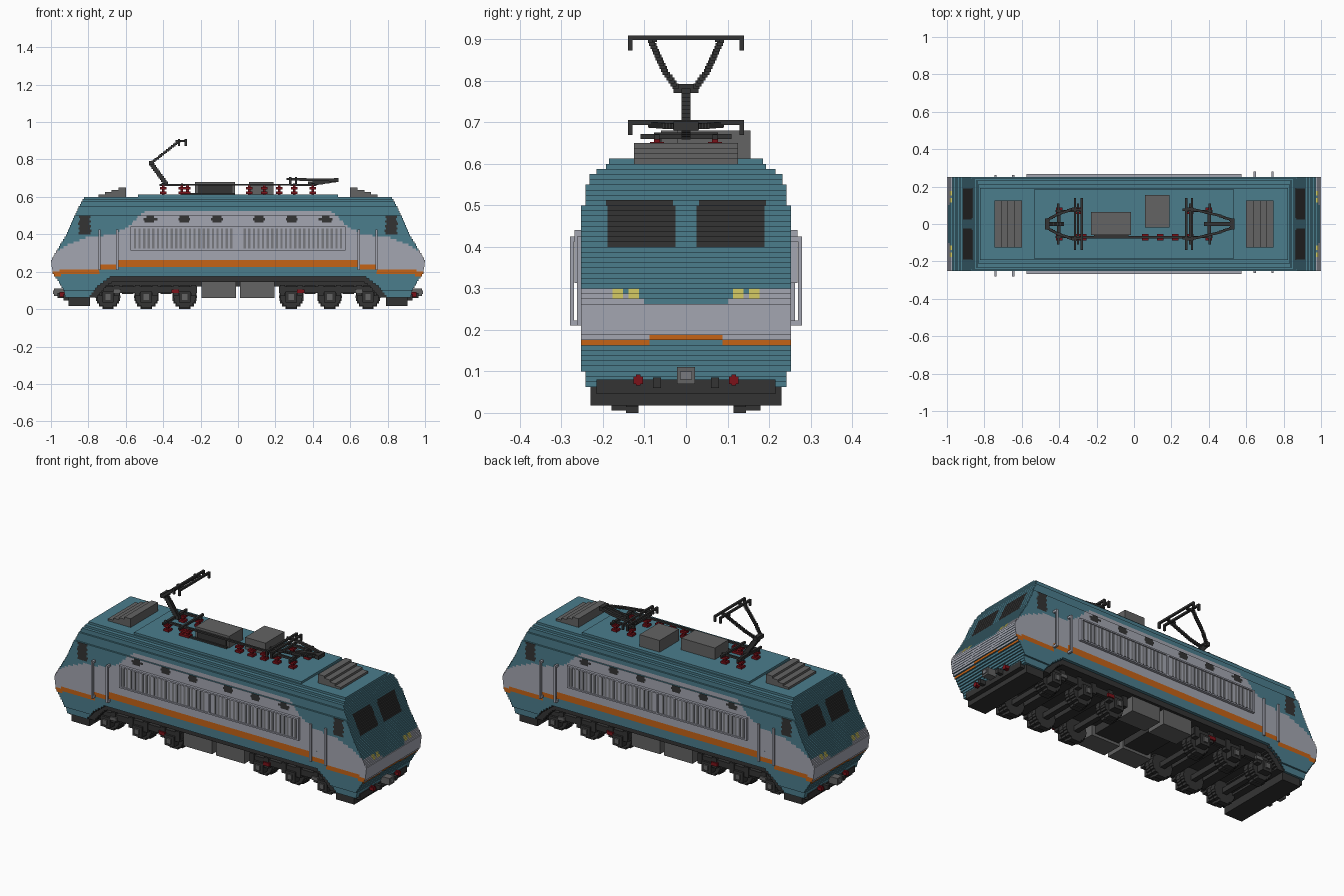
import bpy, bmesh, math

if "Cube" in bpy.data.objects:
    bpy.data.objects.remove(bpy.data.objects["Cube"])

COLOURS = {
    "teal": (0.070, 0.205, 0.265), "light_grey": (0.37, 0.38, 0.44), "orange": (0.56, 0.125, 0.008),
    "charcoal": (0.034, 0.034, 0.034), "mid_grey": (0.125, 0.125, 0.125), "red": (0.20, 0.006, 0.010),
    "yellow": (0.66, 0.60, 0.13), "vent_grey": (0.19, 0.195, 0.21)}
NAMES = list(COLOURS)
TEAL, LIGHT, ORANGE, DARK, MID, RED, YELLOW, VENT = range(8)
MATS = []
for n, c in COLOURS.items():
    m = bpy.data.materials.new(n)
    m.use_nodes = True
    m.diffuse_color = (*c, 1)
    m.node_tree.nodes["Principled BSDF"].inputs["Base Color"].default_value = (*c, 1)
    MATS.append(m)
V = 0.0125  # block size


def quad(bm, pts, mat):
    bm.faces.new([bm.verts.new(p) for p in pts]).material_index = mat


def box(bm, x0, x1, y0, y1, z0, z1, mat):
    v = [bm.verts.new((x, y, z)) for x in sorted((x0, x1)) for y in sorted((y0, y1)) for z in (z0, z1)]
    for f in ((0, 1, 3, 2), (4, 6, 7, 5), (0, 4, 5, 1), (2, 3, 7, 6), (0, 2, 6, 4), (1, 5, 7, 3)):
        bm.faces.new([v[i] for i in f]).material_index = mat


def part(name, fill):
    bm = bmesh.new()
    fill(bm)
    bmesh.ops.recalc_face_normals(bm, faces=bm.faces)
    me = bpy.data.meshes.new(name)
    bm.to_mesh(me)
    bm.free()
    for m in MATS:
        me.materials.append(m)
    ob = bpy.data.objects.new(name, me)
    bpy.context.collection.objects.link(ob)
    return ob


def lerp(table, t):
    for (a, va), (b, vb) in zip(table, table[1:]):
        if t <= b:
            return va + (vb - va) * max(0, (t - a) / (b - a))
    return table[-1][1]


def runs(a, b, colour):
    """Split a..b into block-wide cells and merge neighbours of one colour."""
    n = max(1, round((b - a) / V))
    cols = [colour(a + (i + 0.5) * (b - a) / n) for i in range(n)]
    start = 0
    for i in range(1, n + 1):
        if i == n or cols[i] != cols[start]:
            yield a + start * (b - a) / n, a + i * (b - a) / n, cols[start]
            start = i


# Body: stacked layers that follow the end and side profiles
LENGTH = [(0.055, .92), (0.105, .935), (0.155, .965), (0.19, .99), (0.26, 1.0),
          (0.395, .92), (0.54, .855), (0.6, .82)]
SWEEP = [(0.5, .525), (0.58, .45), (0.66, .40), (0.8, .385), (0.9, .35), (1.0, .29)]
WIDTH = [(.105, .2425), (.505, .2525), (.55, .2425), (.58, .2325), (.59, .215), (1, .1925)]


def side_colour(x, z):
    x = abs(x)
    if .79 < x < .85 and .40 < z < .50:
        return DARK
    for c in (.11, .29, .47):
        if abs(z - .48125) < .02 and abs(x - c) < (.034 if abs(z - .48125) < .005 else .024):
            return DARK
    low = .225 if x < .645 else .2125 if x < .74 else .1875 if x < .95 else .175
    if low < z < low + (.0375 if x < .645 else .025):
        return ORANGE
    if z < low or z > lerp(SWEEP, x):
        return TEAL
    return LIGHT


def end_colour(y, z):
    y = abs(y)
    if .03 < y < .19 and .40 < z < .5125:
        return DARK
    if .272 < z < .297 and (.115 < y < .143 or .152 < y < .18):
        return YELLOW
    if .1625 < z < .175:
        return ORANGE if y > .085 else TEAL
    if .175 < z < .1875:
        return ORANGE if y < .09 else LIGHT
    return LIGHT if .18 < z < lerp([(.09, .262), (.14, .285), (.18, .30)], y) else TEAL


def slab(bm, x0, x1, hy, z0, z1):
    zc = (z0 + z1) / 2
    for s in (-1, 1):
        for a, b, c in runs(x0, x1, lambda x: side_colour(x, zc)):
            quad(bm, [(a, s*hy, z0), (b, s*hy, z0), (b, s*hy, z1), (a, s*hy, z1)][::-s], c)
    ends = [(x0, -1), (x1, 1)]
    for x, s in ends:
        inner = x - s * .04
        for a, b, c in runs(-hy, hy, lambda y: end_colour(y, zc)):
            c = DARK if abs(x) < .8 else c
            quad(bm, [(x, a, z0), (x, b, z0), (x, b, z1), (x, a, z1)][::s], c)
            quad(bm, [(inner, a, z1), (x, a, z1), (x, b, z1), (inner, b, z1)][::s], c)
    quad(bm, [(x0 + .04, -hy, z1), (x1 - .04, -hy, z1), (x1 - .04, hy, z1), (x0 + .04, hy, z1)], TEAL)
    quad(bm, [(x0, hy, z0), (x1, hy, z0), (x1, -hy, z0), (x0, -hy, z0)], TEAL)


def body(bm):
    for i in range(5, 48):
        z0, z1 = i * V, (i + 1) * V
        zc = (z0 + z1) / 2
        hx = lerp(LENGTH, zc)
        hy = next(w for top, w in WIDTH if zc < top)
        if zc > .18:
            slab(bm, -hx, hx, hy, z0, z1)
        else:
            xin = lerp([(.06, .80), (.12, .75), (.18, .67)], zc)
            slab(bm, xin, hx, hy, z0, z1)
            slab(bm, -hx, -xin, hy, z0, z1)
    box(bm, -.535, .535, -.185, .185, .6, .6125, TEAL)


ob = part("body_shell", body)
# Quads already face outward in pairs; keep every strip facing away from the centre
me = ob.data
for p in me.polygons:
    c = p.center
    n = p.normal
    if abs(n.y) > .9 and n.y * c.y < 0:
        p.flip()


# Louvred side panels, door frames and grab rails
def side_panels(bm):
    for s in (-1, 1):
        box(bm, -.575, .575, s*.25, s*.262, .3125, .44, LIGHT)
        for m in (-1, 1):
            for k in range(22):
                x = m * (.03 + k * .0245)
                box(bm, x, x + m * .012, s*.26, s*.2645, .325, .43, VENT)
        for z in (.3125, .4325):
            box(bm, -.575, .575, s*.262, s*.268, z, z + .008, LIGHT)
        for x in (-.575, -.006, .563):
            box(bm, x, x + .012, s*.262, s*.268, .3125, .44, LIGHT)


part("louvre_panels", side_panels)


def rails(bm):
    for s in (-1, 1):
        for m in (-1, 1):
            out = .28 if m == s else .262
            for x in (.645, .74):
                box(bm, m*x - .006, m*x + .006, s*(out - .01), s*out, .21, .425, LIGHT)
                for z in (.21, .4125):
                    box(bm, m*x - .006, m*x + .006, s*.25, s*out, z, z + V, LIGHT)


part("door_grab_rails", rails)


# Ploughs, coupler, buffers and stepped dark lining behind the skirts
def end_gear(bm):
    for m in (-1, 1):
        box(bm, m*.79, m*.905, -.23, .23, .0175, .0625, DARK)
        box(bm, m*.80, m*.932, -.215, .215, .045, .08, DARK)
        for k in range(8):
            z = .0625 + k * V
            x = lerp([(.06, .80), (.12, .75), (.18, .67)], z)
            box(bm, m*(x - .05), m*(x + .02), -.235, .235, z, z + V, DARK)
        box(bm, m*.92, m*.985, -.022, .022, .07, .11, MID)
        box(bm, m*.96, m*.99, -.014, .014, .08, .10, VENT)
        for s in (-1, 1):
            box(bm, m*.92, m*.955, s*.103, s*.127, .07, .088, RED)
            box(bm, m*.92, m*.955, s*.109, s*.121, .066, .092, RED)
            box(bm, m*.92, m*.965, s*.06, s*.08, .06, .085, DARK)


part("end_gear", end_gear)


def disc(bm, x, y0, y1, zc, r, mat, rows=9):
    h = 2 * r / rows
    for i in range(rows):
        t = -r + (i + .5) * h
        w = math.sqrt(r*r - t*t)
        box(bm, x - w, x + w, y0, y1, zc + t - h/2, zc + t + h/2, mat)


# Bogies: stepped wheels, axles, side frames and axle boxes
def bogies(bm):
    for m in (-1, 1):
        for xw in (.285, .49, .695):
            x = m * xw
            box(bm, x - .015, x + .015, -.12, .12, .05, .08, DARK)
            for s in (-1, 1):
                disc(bm, x, s*.115, s*.145, .066, .066, DARK)
                disc(bm, x, s*.145, s*.18, .066, .06, DARK)
                box(bm, x - .03, x + .03, s*.18, s*.222, .035, .095, DARK)
                box(bm, x - .014, x + .014, s*.222, s*.23, .05, .08, MID)
                for d in (-.047, .047):
                    box(bm, x + d - .014, x + d + .014, s*.185, s*.215, .07, .13, DARK)
        for s in (-1, 1):
            box(bm, m*.22, m*.73, s*.185, s*.21, .085, .12, DARK)
            for x in (.335, .645):
                box(bm, m*x - .02, m*x + .02, s*.205, s*.222, .085, .105, RED if x < .5 else MID)
        for x in (.385, .59):
            box(bm, m*x - .03, m*x + .03, -.19, .19, .08, .125, DARK)


part("bogies", bogies)


def underframe(bm):
    box(bm, -.72, .72, -.235, .235, .145, .18, DARK)
    box(bm, -.72, .72, -.16, .16, .12, .145, DARK)
    for m in (-1, 1):
        for s in (-1, 1):
            box(bm, m*.012, m*.195, s*.10, s*.22, .06, .146, MID)
        box(bm, m*.02, m*.17, -.10, .10, .075, .146, DARK)


part("underframe", underframe)


# Roof vents, equipment boxes and insulators
def roof_gear(bm):
    for m in (-1, 1):
        for k in range(4):
            box(bm, m*.60, m*(.745 - k*.035), -.125, .125, .60 + k*V, .6125 + k*V, MID)
    box(bm, -.23, -.015, -.06, .065, .6125, .68, MID)
    box(bm, -.215, -.03, -.068, -.06, .62, .665, DARK)
    box(bm, .06, .19, -.02, .155, .6125, .68, MID)
    box(bm, -.31, .31, -.077, -.065, .66, .67, DARK)
    box(bm, -.30, -.02, -.077, -.065, .6125, .622, DARK)
    spots = [(x, -.07) for x in (.06, .14, .22, .30, -.27)]
    spots += [(m * x, s * .07) for m in (-1, 1) for x in (.30, .40) for s in (-1, 1)]
    for x, y in spots:
        box(bm, x - .007, x + .007, y - .007, y + .007, .6, .662, RED)
        for z in (.615, .64):
            box(bm, x - .017, x + .017, y - .017, y + .017, z, z + V, RED)


part("roof_equipment", roof_gear)


def rod(bm, a, b, r=.007):
    """Stepped bar made of small blocks."""
    n = max(1, math.ceil(math.dist(a, b) / V))
    for i in range(n + 1):
        x, y, z = (p + (q - p) * i / n for p, q in zip(a, b))
        box(bm, x - r, x + r, y - r, y + r, z - r, z + r, DARK)


# Pantographs: a = base joint, elbow and head positions as (x, z)
def pantograph(m, elbow, head):
    def fill(bm):
        for x in (.30, .405):
            box(bm, m*x - .006, m*x + .006, -.11, .11, .66, .672, DARK)
        for s in (-1, 1):
            box(bm, m*.28, m*.42, s*.07 - .006, s*.07 + .006, .658, .67, DARK)
            rod(bm, (m*.40, s*.07, .668), (m*.40, 0, .668))
            mid = [(e + (h - e) * .35) for e, h in zip(elbow, head)]
            rod(bm, (elbow[0], s*.02, elbow[1]), (mid[0], s*.05, mid[1]))
            rod(bm, (mid[0], s*.05, mid[1]), (head[0], s*.085, head[1]))
        rod(bm, (m*.385, 0, .67), (elbow[0], 0, elbow[1]), .011)
        box(bm, elbow[0] - .012, elbow[0] + .012, -.03, .03, elbow[1] - .01, elbow[1] + .012, DARK)
        for x in (head[0], head[0] - m*.035 if m < 0 else head[0] + .03):
            x0 = x if m > 0 else x - .03 if x > -.27 else x
            box(bm, x0 - .006, x0 + .006, -.14, .14, head[1], head[1] + .011, DARK)
            for s in (-1, 1):
                box(bm, x0 - .006, x0 + .006, s*.129, s*.14, head[1] - .025, head[1] + .002, DARK)
        for s in (-1, 1):
            box(bm, head[0] - .02, head[0] + .035, s*.07, s*.082, head[1] - .004, head[1] + .007, DARK)
    return fill


part("raised_pantograph", pantograph(-1, (-.465, .78), (-.315, .898)))
part("lowered_pantograph", pantograph(1, (.525, .69), (.28, .694)))
